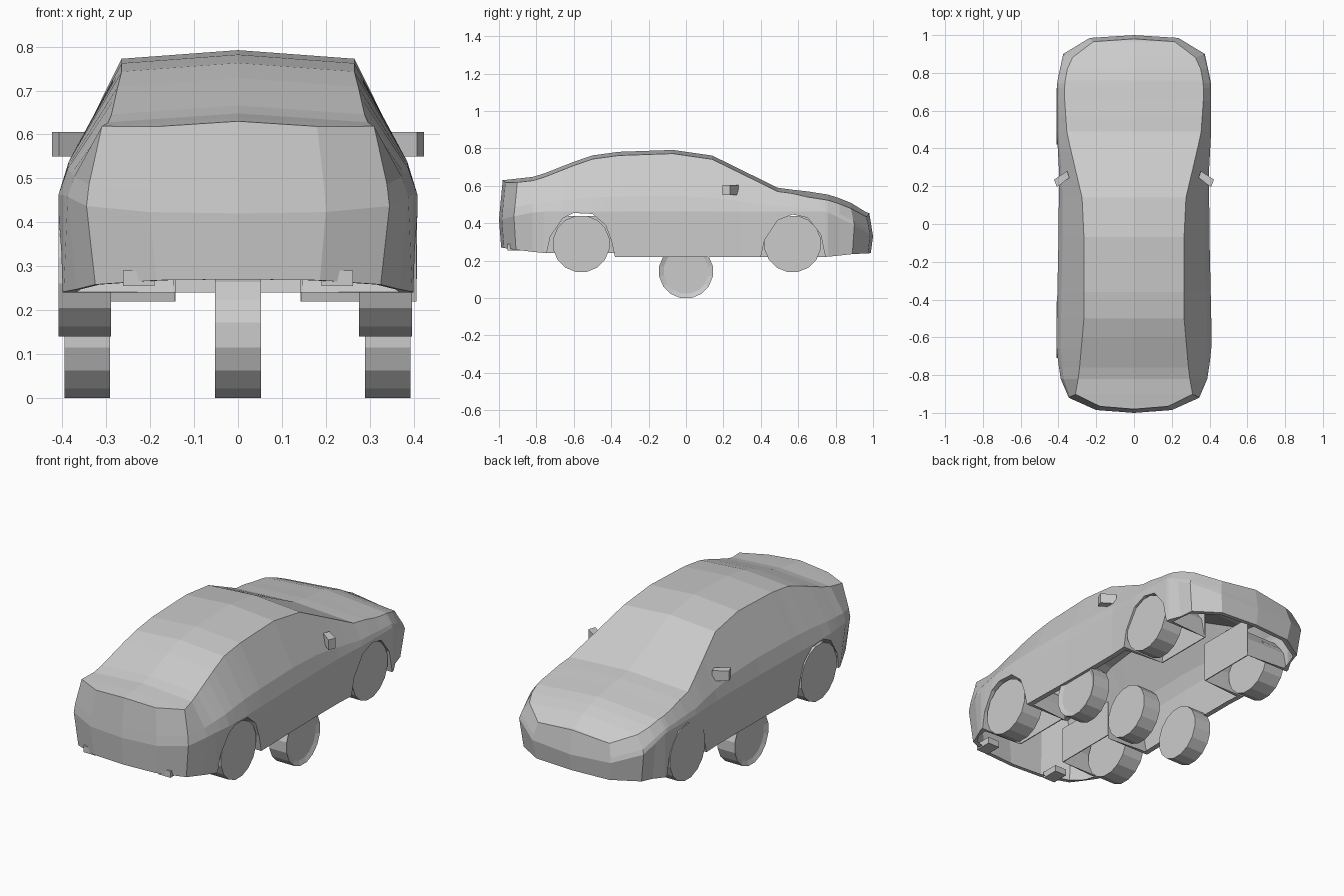
import bpy, bmesh
from math import pi, radians
from mathutils import Matrix

if "Cube" in bpy.data.objects:
    bpy.data.objects.remove(bpy.data.objects["Cube"])


def lerp(table, y):
    """Piecewise-linear lookup of a (y, value) table."""
    if y <= table[0][0]:
        return table[0][1]
    for (a, va), (b, vb) in zip(table, table[1:]):
        if y <= b:
            return va + (vb - va) * (y - a) / (b - a)
    return table[-1][1]


def finish(bm, name, mirror=False):
    bmesh.ops.remove_doubles(bm, verts=bm.verts, dist=1e-4)
    bmesh.ops.recalc_face_normals(bm, faces=bm.faces)
    mesh = bpy.data.meshes.new(name)
    bm.to_mesh(mesh)
    bm.free()
    ob = bpy.data.objects.new(name, mesh)
    bpy.context.collection.objects.link(ob)
    if mirror:
        mod = ob.modifiers.new("Mirror", 'MIRROR')
        mod.merge_threshold = 0.0005
    return ob


def prism(name, plan, z0, z1, mirror=False):
    """Plan outline extruded upward into a closed block."""
    bm = bmesh.new()
    low = [bm.verts.new((x, y, z0)) for x, y in plan]
    high = [bm.verts.new((x, y, z1)) for x, y in plan]
    n = len(plan)
    bm.faces.new(low)
    bm.faces.new(high)
    for i in range(n):
        j = (i + 1) % n
        bm.faces.new((low[i], low[j], high[j], high[i]))
    return finish(bm, name, mirror)


def rect(x0, x1, y0, y1):
    return [(x0, y0), (x1, y0), (x1, y1), (x0, y1)]


# Body shape as functions of length
CENTRE = [(-.98, .63), (-.8, .65), (-.52, .76), (-.3, .79), (-.07, .792), (.14, .762),
          (.5, .585), (.62, .575), (.78, .55), (.88, .51), (.97, .455)]
BELT_X = [(-1, 0), (-.985, .2), (-.92, .345), (-.82, .388), (-.68, .409), (-.5, .409),
          (0, .398), (.3, .398), (.5, .409), (.75, .407), (.9, .375), (.985, .235), (1, 0)]
TOP_X = [(-1, 0), (-.985, .18), (-.92, .31), (-.78, .29), (-.5, .265), (.1, .265),
         (.16, .28), (.48, .355), (.7, .37), (.8, .36), (.9, .325), (.985, .215), (1, 0)]
BELT_Z = [(-1, .42), (-.8, .462), (.75, .462), (.9, .39), (1, .33)]
BOTTOM = [(-1, .27), (-.9, .255), (-.745, .24), (-.725, .33), (-.66, .425), (-.6, .455),
          (-.5, .45), (-.43, .39), (-.4, .31), (-.38, .22), (.4, .22), (.42, .31),
          (.49, .415), (.57, .447), (.65, .43), (.72, .34), (.745, .22), (.9, .235), (1, .24)]
STATIONS = sorted({y for y, _ in BOTTOM} - {-.9}
                  | {-.985, -.92, -.82, -.76, -.36, -.07, .14, .3, .38, .76, .82, .985})
WELLS = ((-.745, -.38), (.4, .745))


def section(y):
    """Half cross-section, from the centre line down to the inner lip."""
    end = abs(y) > .89
    yt = y * .98 if end else y
    bx, tx, bz, low = (lerp(t, y) for t in (BELT_X, TOP_X, BELT_Z, BOTTOM))
    cz = lerp(CENTRE, yt)
    tz = cz - (.02 if y < .6 else .03) * min(1, tx / .27)
    f = .27
    sx = bx + (tx - bx) * f * .6
    tuck = .02 * min(1, bx / .3) if abs(y) > .8 else 0
    well = any(a <= y <= b for a, b in WELLS)
    lx = .145 if well else max(0, bx - .03)
    return [(0, yt, cz), (tx, yt, tz),
            (sx, y + (yt - y) * f, bz + (tz - bz) * f),
            (bx, y, bz),
            (max(0, bx - tuck), y * .988 if end else y, low),
            (lx, y * .965 if end else y, low)]


# Hollow body shell with wheel arches and well liners
bm = bmesh.new()
rows = [[bm.verts.new(p) for p in section(y)] for y in STATIONS]
for a, b in zip(rows, rows[1:]):
    for i in range(len(a) - 1):
        bm.faces.new((a[i], a[i + 1], b[i + 1], b[i]))
finish(bm, "body_shell", mirror=True)

# Inner walls of the wheel wells
for (y0, y1), z in zip(WELLS, (.24, .22)):
    prism("wheel_well_wall", rect(.142, .147, y0, y1), z, .44, mirror=True)

# Exhaust boxes under the rear bumper
prism("exhaust", rect(.19, .262, -.955, -.86), .255, .29, mirror=True)

# Side mirrors
prism("side_mirror", [(.342, .245), (.354, .28), (.424, .235), (.408, .195)],
      .55, .605, mirror=True)


def wheel(name, x, y, z, r, width, rim_side=0):
    """Sixteen-sided wheel along x, with an optional recessed outer face."""
    bm = bmesh.new()
    m = (Matrix.Translation((x, y, z)) @ Matrix.Rotation(pi / 2, 4, 'Y')
         @ Matrix.Rotation(radians(11.25), 4, 'Z'))
    bmesh.ops.create_cone(bm, cap_ends=True, segments=16, radius1=r, radius2=r,
                          depth=width, matrix=m)
    bm.normal_update()
    if rim_side:
        face = max(bm.faces, key=lambda f: f.normal.x * rim_side)
        bmesh.ops.inset_region(bm, faces=[face], thickness=.025)
        bmesh.ops.translate(bm, verts=face.verts, vec=(-rim_side * .01, 0, 0))
    finish(bm, name)


# Road wheels
for x in (-.349, .336):
    for y in (-.56, .57):
        wheel("road_wheel", x, y, .29, .153, .12)

# Three loose wheels standing on the ground at mid length
for x, side in ((-.343, -1), (0, 0), (.341, 1)):
    wheel("loose_wheel", x, 0, .143, .146, .104, side)
